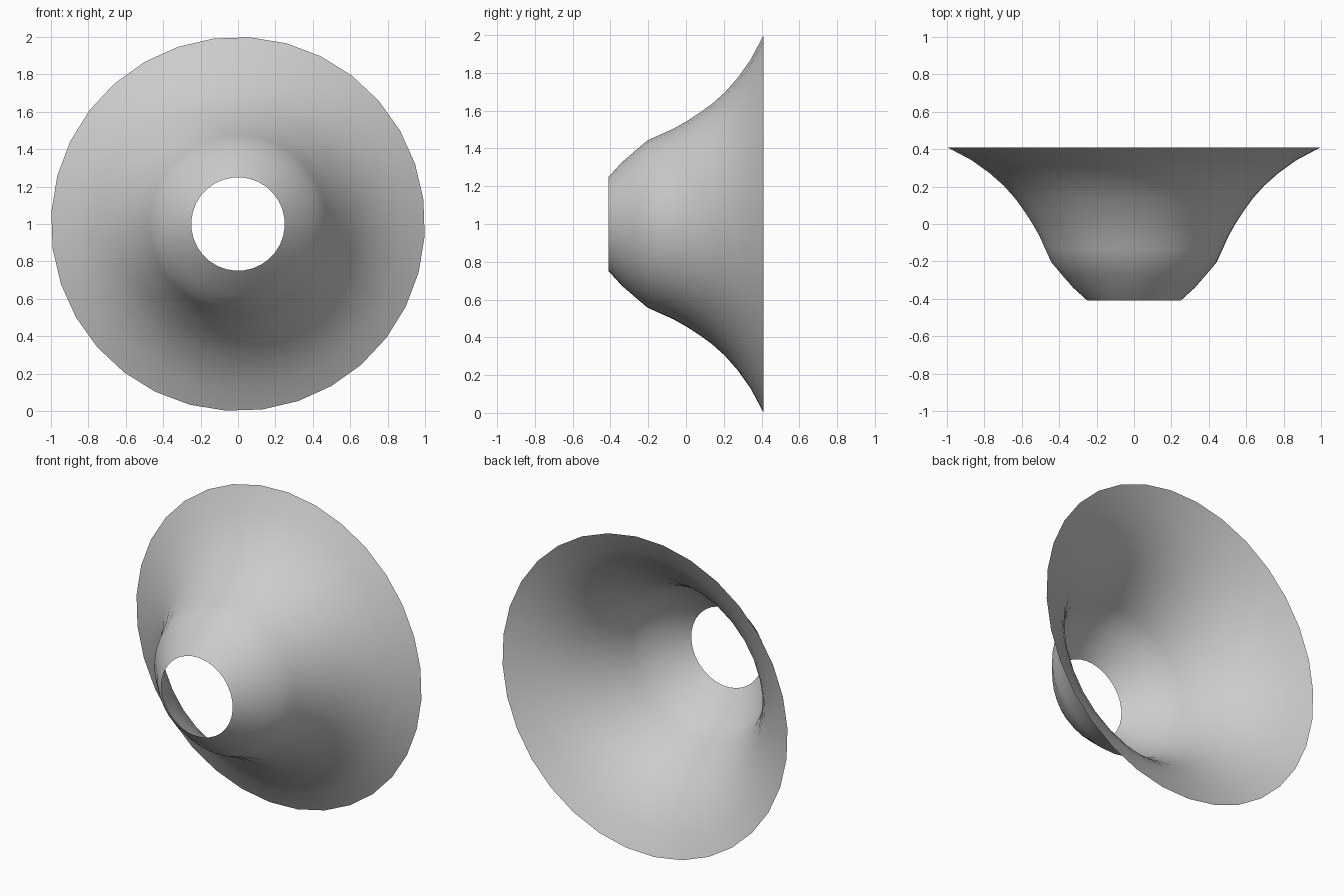
import bpy, bmesh
from math import cos, sin, radians, tau

if "Cube" in bpy.data.objects:
    bpy.data.objects.remove(bpy.data.objects["Cube"])

# Flared open bell: profile as (y, radius), revolved around a y-axis at z = 1
PROFILE = [(-0.41, 0.25), (-0.342, 0.325), (-0.273, 0.385), (-0.205, 0.443),
           (-0.137, 0.474), (-0.068, 0.505), (0.0, 0.543), (0.068, 0.587),
           (0.137, 0.637), (0.205, 0.698), (0.273, 0.775), (0.342, 0.872),
           (0.41, 1.0)]
SIDES = 32
OFFSET = radians(7.5)

bm = bmesh.new()
rings = []
for y, r in PROFILE:
    angles = [OFFSET + tau * i / SIDES for i in range(SIDES)]
    rings.append([bm.verts.new((r * cos(a), y, 1 + r * sin(a))) for a in angles])

# Skin between neighbouring rings, both ends stay open, normals outward
for a, b in zip(rings, rings[1:]):
    for i in range(SIDES):
        j = (i + 1) % SIDES
        bm.faces.new((a[i], a[j], b[j], b[i])).smooth = True
bm.normal_update()
f = next(iter(bm.faces))
c = f.calc_center_median()
if f.normal.x * c.x + f.normal.z * (c.z - 1) < 0:
    bmesh.ops.reverse_faces(bm, faces=bm.faces[:])

mesh = bpy.data.meshes.new("flared_bell")
bm.to_mesh(mesh)
bm.free()
bell = bpy.data.objects.new("flared_bell", mesh)
bpy.context.collection.objects.link(bell)
